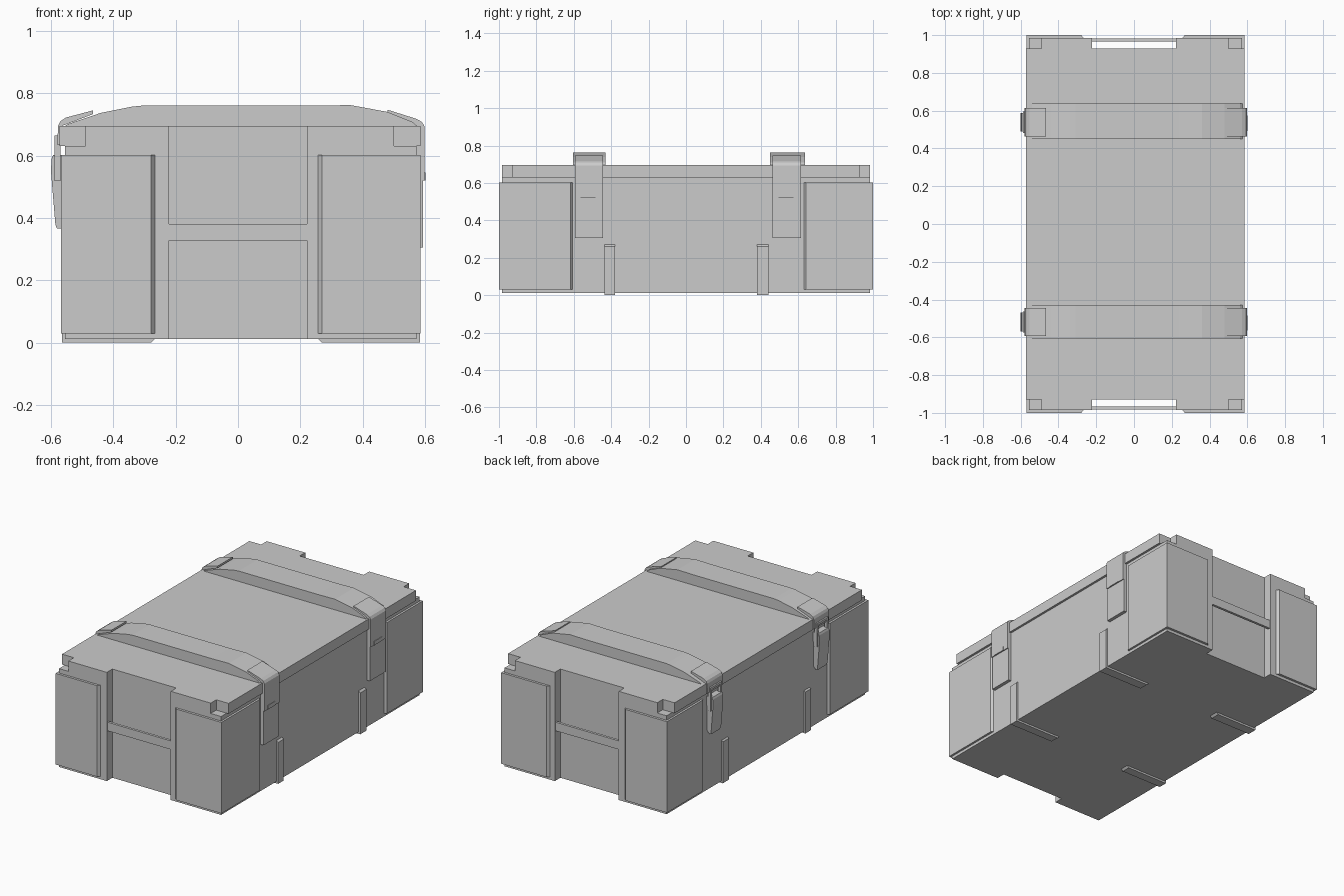
import bpy, bmesh
from mathutils import Vector

if "Cube" in bpy.data.objects:
    bpy.data.objects.remove(bpy.data.objects["Cube"])


def prism(name, outline, lo, hi, axis):
    """Extrude a 2D outline: axis 'z' takes (x, y) points, axis 'y' takes (x, z)."""
    bm = bmesh.new()

    def place(p, d):
        return Vector((p[0], p[1], d)) if axis == 'z' else Vector((p[0], d, p[1]))
    a = [bm.verts.new(place(p, lo)) for p in outline]
    b = [bm.verts.new(place(p, hi)) for p in outline]
    bm.faces.new(a)
    bm.faces.new(b[::-1])
    n = len(a)
    for i in range(n):
        bm.faces.new((a[i], b[i], b[(i + 1) % n], a[(i + 1) % n]))
    bmesh.ops.recalc_face_normals(bm, faces=bm.faces)
    me = bpy.data.meshes.new(name)
    bm.to_mesh(me)
    bm.free()
    ob = bpy.data.objects.new(name, me)
    bpy.context.collection.objects.link(ob)
    return ob


def box(name, x0, x1, y0, y1, z0, z1):
    return prism(name, [(x0, y0), (x1, y0), (x1, y1), (x0, y1)], z0, z1, 'z')


L, R = -0.555, 0.572          # body sides
LL, LR = -0.572, 0.586        # lid sides
END, NOTCH = 0.985, 0.93      # end faces and handle recess depth

# Main body with a handle recess at each end
half = [(L, -END), (-0.222, -END), (-0.222, -NOTCH),
        (0.222, -NOTCH), (0.222, -END), (R, -END)]
prism("crate_body", half + [(x, -y) for x, y in reversed(half)], 0.012, 0.63, 'z')

# Lid, overhanging the sides, with its four corners cut out
lid = [(LL, -NOTCH), (-0.49, -NOTCH), (-0.49, -END), (-0.222, -END), (-0.222, -NOTCH),
       (0.222, -NOTCH), (0.222, -END), (0.5, -END), (0.5, -NOTCH), (LR, -NOTCH)]
prism("lid", lid + [(x, -y) for x, y in reversed(lid)], 0.63, 0.695, 'z')

# Corner armour plates wrapping each vertical edge, with chamfered ends
for sx, outer, wall, inner in ((-1, 0.568, 0.553, 0.265), (1, 0.585, 0.57, 0.255)):
    for sy, side in ((-1, 0.605), (1, 0.63)):
        pts = [(inner, 0.983), (inner + 0.014, 1.0), (outer, 1.0), (outer, side + 0.012),
               (wall, side), (wall, 0.983)]
        prism("corner_plate", [(sx * x, sy * y) for x, y in pts], 0.03, 0.602, 'z')

# Carry handle bars across the end recesses
for sy in (-1, 1):
    box("handle_bar", -0.225, 0.225, *sorted((sy * 0.965, sy * 0.981)), 0.327, 0.381)

# Angle brackets running under the base and up the sides
for sx, outer, wall, inner in ((-1, 0.564, 0.55, 0.265), (1, 0.584, 0.57, 0.255)):
    pts = [(inner, 0.014), (inner + 0.014, 0.0), (outer, 0.0), (outer, 0.26),
           (wall, 0.272), (wall, 0.014)]
    for y0, y1 in ((-0.435, -0.38), (0.38, 0.44)):
        prism("foot_bracket", [(sx * x, z) for x, z in pts], y0, y1, 'y')

# Lid bands with their clips, hinges and latches
arch = [(-0.565, 0.69), (-0.54, 0.703), (-0.44, 0.737), (-0.34, 0.757), (-0.31, 0.76),
        (0.24, 0.76), (0.36, 0.762), (0.48, 0.74), (0.56, 0.708), (0.58, 0.69)]
hinge = [(0.48, 0.747), (0.572, 0.718), (0.59, 0.708), (0.599, 0.693), (0.599, 0.52),
         (0.593, 0.52), (0.593, 0.305), (0.57, 0.305), (0.57, 0.64), (0.58, 0.69), (0.48, 0.732)]
clip = [(-0.465, 0.745), (-0.552, 0.722), (-0.57, 0.71), (-0.577, 0.695), (-0.58, 0.635),
        (-0.565, 0.635), (-0.565, 0.695), (-0.465, 0.733)]
lever = [(-0.55, 0.602), (-0.593, 0.602), (-0.598, 0.59), (-0.6, 0.55), (-0.586, 0.38),
         (-0.582, 0.367), (-0.565, 0.365), (-0.55, 0.4)]
for a0, a1, c0, c1 in ((-0.605, -0.43, -0.593, -0.444), (0.45, 0.637, 0.462, 0.615)):
    mid = (c0 + c1) / 2
    prism("lid_band", arch, a0, a1, 'y')
    prism("hinge_strap", hinge, c0, c1, 'y')
    box("hinge_tongue", 0.59, 0.602, mid - 0.045, mid + 0.035, 0.52, 0.545)
    prism("latch_clip", clip, c0, c1, 'y')
    # Latch loop frame
    for s in (-1, 1):
        box("latch_loop_side", -0.588, -0.57, *sorted((mid + s * 0.042, mid + s * 0.056)), 0.518, 0.665)
    for z in (0.518, 0.65):
        box("latch_loop_bar", -0.588, -0.57, mid - 0.056, mid + 0.056, z, z + 0.015)
    # Lever narrowing slightly towards its tip
    ob = prism("latch_lever", lever, -0.05, 0.05, 'y')
    for v in ob.data.vertices:
        if v.co.z < 0.37:
            v.co.y *= 0.8
    ob.location.y = mid
